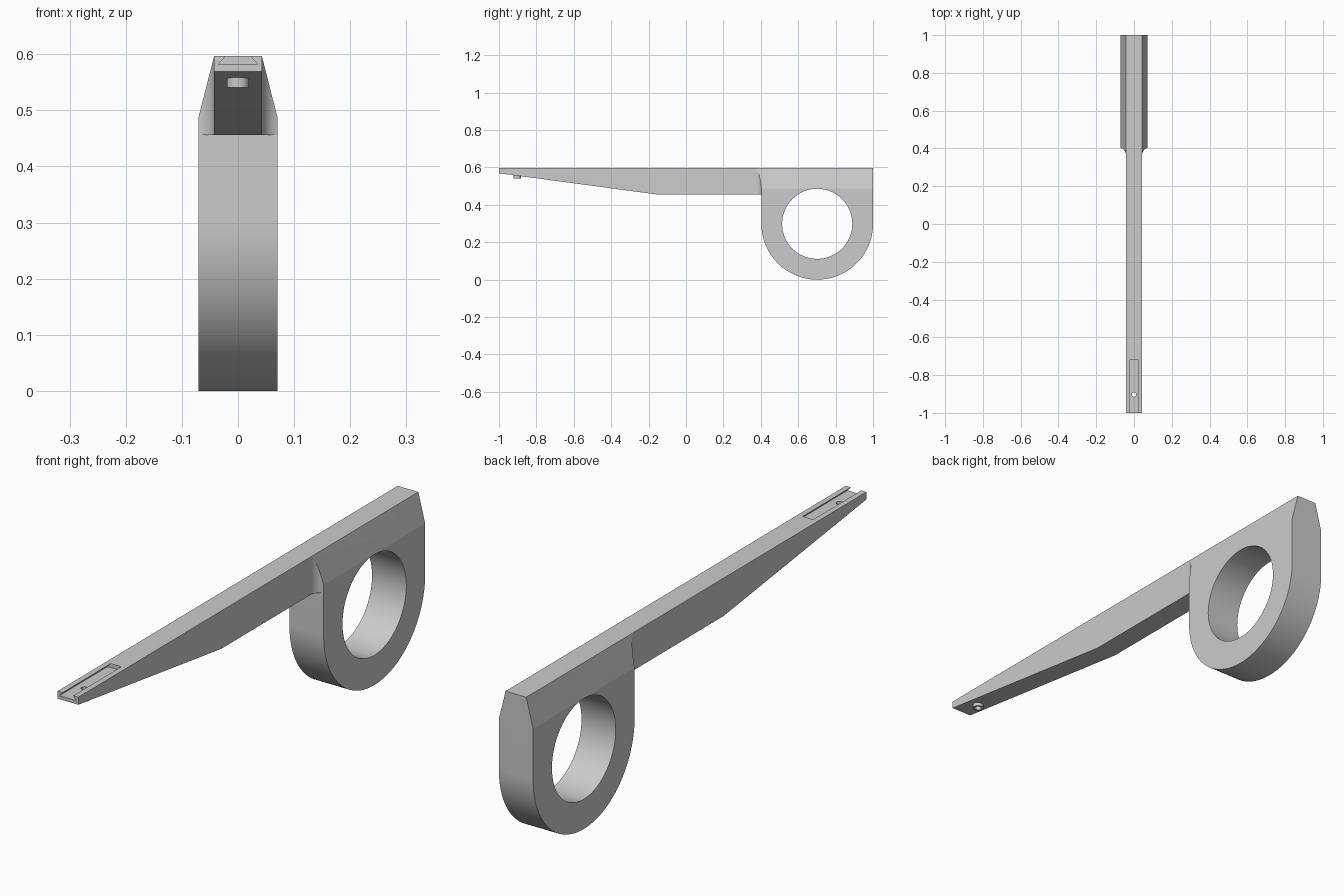
import bpy
import bmesh
from math import sin, cos, pi, radians

cube = bpy.data.objects.get("Cube")
if cube:
    bpy.data.objects.remove(cube, do_unlink=True)

grey = bpy.data.materials.new("plain grey")
grey.use_nodes = True
colour = (0.6, 0.6, 0.6, 1)
grey.diffuse_color = colour
grey.node_tree.nodes["Principled BSDF"].inputs["Base Color"].default_value = colour

TOP, ARM_BOTTOM = 0.597, 0.456
ARM_HALF, RING_HALF = 0.0425, 0.0705
RING_Y, RING_R, HOLE_R = 0.7015, 0.2985, 0.1875
FILLET = 0.04


def prism(name, outline, axis, low, high):
    """Extrude a 2D outline along an axis; the outline uses the other two axes in order."""
    def place(p, d):
        return {"x": (d, p[0], p[1]), "y": (p[0], d, p[1]), "z": (p[0], p[1], d)}[axis]
    bm = bmesh.new()
    face = bm.faces.new([bm.verts.new(place(p, low)) for p in outline])
    ext = bmesh.ops.extrude_face_region(bm, geom=[face])
    a, b = place((0, 0), low), place((0, 0), high)
    bmesh.ops.translate(bm, vec=[q - p for p, q in zip(a, b)],
                        verts=[v for v in ext["geom"] if isinstance(v, bmesh.types.BMVert)])
    bmesh.ops.recalc_face_normals(bm, faces=bm.faces)
    mesh = bpy.data.meshes.new(name)
    bm.to_mesh(mesh)
    bm.free()
    mesh.materials.append(grey)
    obj = bpy.data.objects.new(name, mesh)
    bpy.context.collection.objects.link(obj)
    return obj


def arc(cx, cy, r, start, end, n):
    angles = [start + (end - start) * i / n for i in range(n + 1)]
    return [(cx + r * cos(a), cy + r * sin(a)) for a in angles]


def circle(cx, cy, r, n):
    return arc(cx, cy, r, 0, 2 * pi, n)[:-1]


def combine(target, tool, operation):
    mod = target.modifiers.new(operation, "BOOLEAN")
    mod.operation, mod.object, mod.solver = operation, tool, "EXACT"
    bpy.context.view_layer.objects.active = target
    bpy.ops.object.modifier_apply(modifier=mod.name)
    bpy.data.objects.remove(tool, do_unlink=True)


# Ring block: round underneath, square on top
body = prism("ring_arm", [(RING_Y + RING_R, TOP), (RING_Y - RING_R, TOP)]
             + arc(RING_Y, RING_R, RING_R, pi, 2 * pi, 64), "x", -RING_HALF, RING_HALF)

# Concave fillets where the block meets the arm
side = [(ARM_HALF + FILLET * (1 - cos(a)), RING_Y - RING_R - 0.038 + FILLET * sin(a))
        for a in (radians(72.5) * i / 10 for i in range(11))]
side.append((side[-1][0], 0.45))
fillet = prism("fillet", side + [(-x, y) for x, y in reversed(side)], "z", ARM_BOTTOM, TOP)
combine(body, fillet, "UNION")

# Sloping shoulders narrow the block to the arm width
slope = (RING_HALF - ARM_HALF) / (TOP - 0.487)
tip = RING_HALF - slope * (0.7 - 0.487)
shoulder = [(RING_HALF + slope * 0.1, 0.387), (tip, 0.7)]
envelope = prism("envelope", [(0.2, -0.1), (0.2, 0.0), *shoulder]
                 + [(-x, z) for x, z in reversed(shoulder)]
                 + [(-0.2, 0.0), (-0.2, -0.1)], "y", 0.2, 1.2)
combine(body, envelope, "INTERSECT")

# Tapering arm
arm = prism("arm", [(-1, TOP), (-1, 0.569), (-0.16, ARM_BOTTOM), (0.5, ARM_BOTTOM), (0.5, TOP)],
            "x", -ARM_HALF, ARM_HALF)
combine(body, arm, "UNION")

# Peg under the tip
combine(body, prism("peg", circle(0, -0.903, 0.02, 32), "z", 0.541, 0.575), "UNION")

# Ring opening, dovetail slot and pin hole
combine(body, prism("opening", circle(RING_Y, RING_R, HOLE_R, 96), "x", -0.2, 0.2), "DIFFERENCE")
slot = [(-0.035, 0.582), (0.035, 0.582), (0.019, 0.6), (-0.019, 0.6)]
combine(body, prism("slot", slot, "y", -1.1, -0.717), "DIFFERENCE")
combine(body, prism("pin_hole", circle(0, -0.903, 0.012, 32), "z", 0.5, 0.7), "DIFFERENCE")

# Smooth the round surfaces and keep the flat ones crisp
bpy.ops.object.select_all(action="DESELECT")
body.select_set(True)
bpy.context.view_layer.objects.active = body
bpy.ops.object.shade_smooth_by_angle(angle=radians(12))
